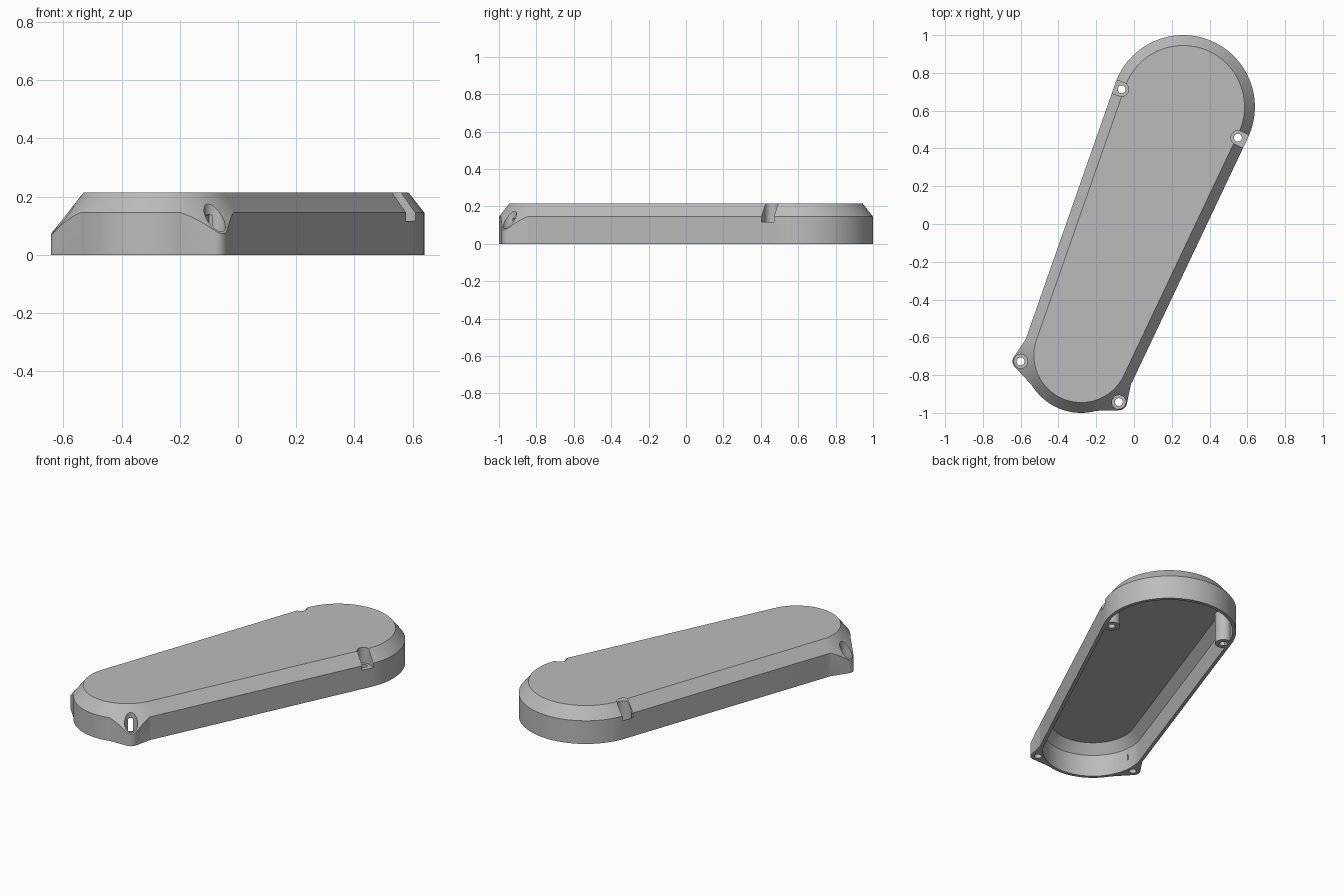
import bpy
import bmesh
from math import atan2, asin, pi, cos, sin, hypot
from mathutils import Vector
from mathutils.geometry import convex_hull_2d

if "Cube" in bpy.data.objects:
    bpy.data.objects.remove(bpy.data.objects["Cube"], do_unlink=True)

BIG, BIG_R = Vector((0.26, 0.62)), 0.38
SMALL, SMALL_R = Vector((-0.28, -0.695)), 0.305
TOP, SHOULDER, CHAMFER = 0.215, 0.145, 0.055
WALL = 0.02
AXIS = atan2(*(BIG - SMALL).yx)
LEAN = asin((BIG_R - SMALL_R) / (BIG - SMALL).length)
SIDE = pi / 2 + LEAN  # angle from the axis to either side wall's normal

grey = bpy.data.materials.new("cover_grey")
grey.use_nodes = True
grey.diffuse_color = (0.5, 0.5, 0.5, 1)
grey.node_tree.nodes["Principled BSDF"].inputs["Base Color"].default_value = (0.5, 0.5, 0.5, 1)


def arc(center, radius, start, end, steps):
    return [center + radius * Vector((cos(t), sin(t)))
            for t in (start + (end - start) * i / steps for i in range(steps + 1))]


def capsule(offset):
    """Two unequal arcs joined by tangent sides, grown by offset."""
    return (arc(BIG, BIG_R + offset, AXIS - SIDE, AXIS + SIDE, 64)
            + arc(SMALL, SMALL_R + offset, AXIS + SIDE, AXIS + 2 * pi - SIDE, 60))


def loft(name, sections):
    """Solid through (outline, z) sections with equal point counts."""
    bm = bmesh.new()
    rings = [[bm.verts.new((p.x, p.y, z)) for p in outline] for outline, z in sections]
    for low, high in zip(rings, rings[1:]):
        for i in range(len(low)):
            j = (i + 1) % len(low)
            bm.faces.new((low[i], low[j], high[j], high[i]))
    bm.faces.new(rings[0][::-1])
    bm.faces.new(rings[-1])
    bmesh.ops.recalc_face_normals(bm, faces=bm.faces)
    mesh = bpy.data.meshes.new(name)
    bm.to_mesh(mesh)
    bm.free()
    mesh.materials.append(grey)
    obj = bpy.data.objects.new(name, mesh)
    bpy.context.collection.objects.link(obj)
    return obj


def hull_prism(name, points, low, high):
    outline = [points[i] for i in convex_hull_2d(points)]
    return loft(name, [(outline, low), (outline, high)])


def cylinder(name, center, radius, low, high):
    outline = arc(center, radius, 0, 2 * pi, 40)[:-1]
    return loft(name, [(outline, low), (outline, high)])


def combine(target, tool, operation):
    mod = target.modifiers.new(operation.lower(), "BOOLEAN")
    mod.operation, mod.solver, mod.object = operation, "EXACT", tool
    bpy.context.view_layer.objects.active = target
    bpy.ops.object.modifier_apply(modifier=mod.name)
    bpy.data.objects.remove(tool, do_unlink=True)


# Outer wall with two screw lugs at the small end
cover = loft("belt_cover", [(capsule(0), 0), (capsule(0), 0.3)])
lugs = [
    (Vector((-0.60, -0.727)), [(-0.56, -0.59), (-0.53, -0.865), (-0.42, -0.7)]),
    (Vector((-0.08, -0.943)), [(-0.008, -0.81), (-0.2, -0.989), (-0.18, -0.8)]),
]
for tip, roots in lugs:
    points = arc(tip, 0.043, 0, 2 * pi, 32)[:-1] + [Vector(r) for r in roots]
    combine(cover, hull_prism("lug", points, 0, 0.3), "UNION")

# Sloped shoulder that runs down over the lugs
slope = CHAMFER / (TOP - SHOULDER)
combine(cover, loft("shoulder", [(capsule(slope * (SHOULDER + 0.05)), -0.05),
                                 (capsule(-CHAMFER), TOP)]), "INTERSECT")

# Hollow inside, leaving two screw posts standing
posts = [(Vector((-0.065, 0.713)), AXIS + SIDE), (Vector((0.55, 0.457)), AXIS - SIDE)]
cavity = loft("cavity", [(capsule(-WALL), -0.05), (capsule(-WALL), 0.135),
                         (capsule(-WALL - 0.045), 0.192)])
for center, _ in posts:
    combine(cavity, cylinder("post", center, 0.048, -0.1, 0.3), "DIFFERENCE")
combine(cover, cavity, "DIFFERENCE")

# Open slots above the posts
for center, angle in posts:
    out = Vector((cos(angle), sin(angle))) * 0.2
    points = arc(center, 0.037, 0, 2 * pi, 40)[:-1]
    points += arc(center + out, 0.037, 0, 2 * pi, 40)[:-1]
    combine(cover, hull_prism("slot", points, 0.117, 0.4), "DIFFERENCE")

# Counterbores in the lugs, then through holes everywhere
for tip, _ in lugs:
    combine(cover, cylinder("counterbore", tip, 0.037, 0.06, 0.4), "DIFFERENCE")
for center, _ in lugs + posts:
    combine(cover, cylinder("screw_hole", center, 0.021, -0.1, 0.5), "DIFFERENCE")

# Smooth curved walls, crisp edges
bpy.ops.object.select_all(action="DESELECT")
cover.select_set(True)
bpy.context.view_layer.objects.active = cover
bpy.ops.object.shade_smooth_by_angle(angle=pi / 7)
